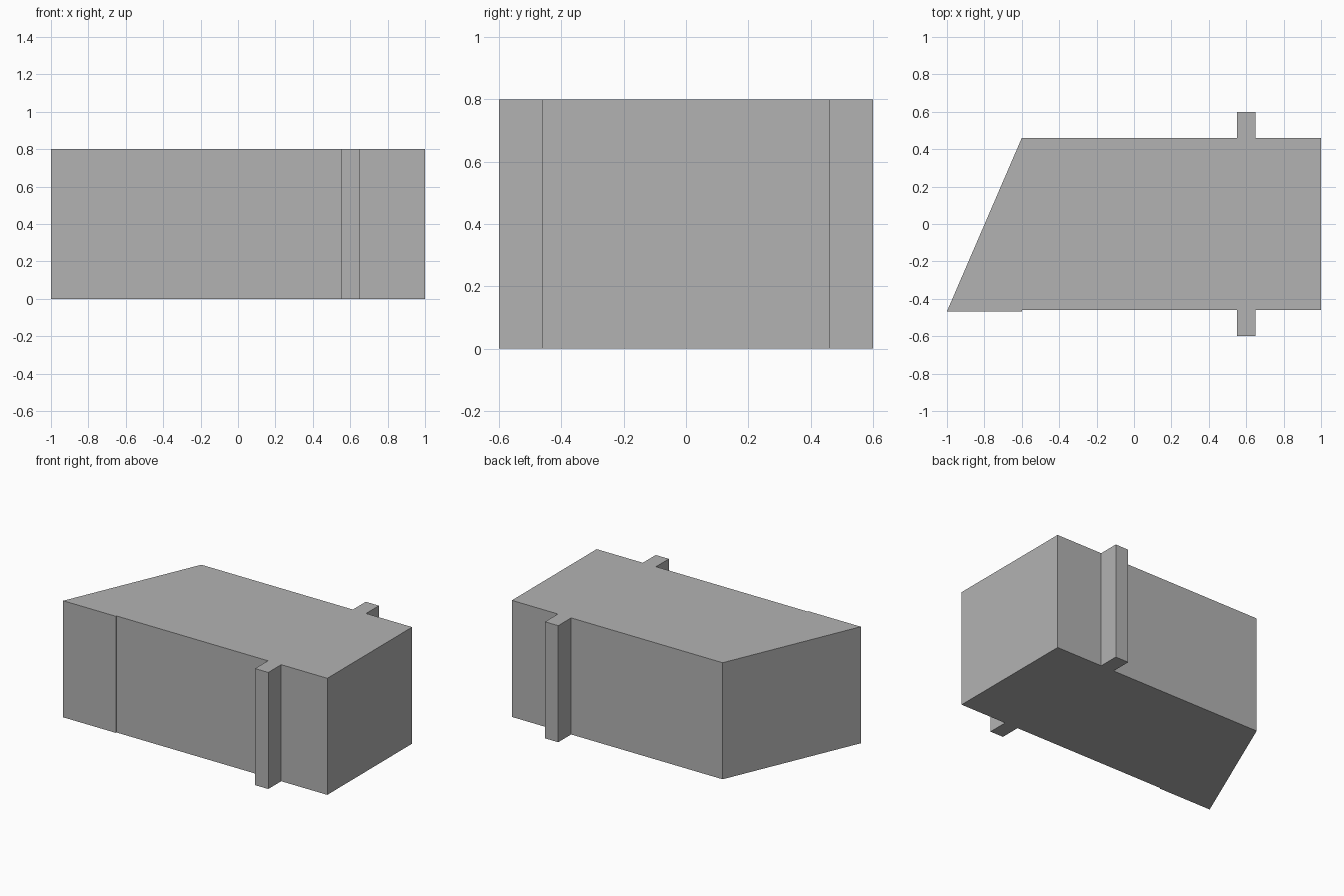
import bpy
import bmesh

cube = bpy.data.objects.get("Cube")
if cube:
    bpy.data.objects.remove(cube, do_unlink=True)

HEIGHT = 0.8
SIDE = 0.46      # half depth of the body
PEG = 0.6        # half depth across the pegs

grey = bpy.data.materials.new("plain grey")
grey.use_nodes = True
colour = (0.45, 0.45, 0.45, 1)
grey.diffuse_color = colour
grey.node_tree.nodes["Principled BSDF"].inputs["Base Color"].default_value = colour


def extrude_outline(name, outline):
    """Raise a flat outline into a solid block."""
    bm = bmesh.new()
    base = bm.faces.new([bm.verts.new((x, y, 0)) for x, y in outline])
    top = bmesh.ops.extrude_face_region(bm, geom=[base])["geom"]
    verts = [v for v in top if isinstance(v, bmesh.types.BMVert)]
    bmesh.ops.translate(bm, verts=verts, vec=(0, 0, HEIGHT))
    bmesh.ops.recalc_face_normals(bm, faces=bm.faces)
    mesh = bpy.data.meshes.new(name)
    bm.to_mesh(mesh)
    bm.free()
    mesh.materials.append(grey)
    obj = bpy.data.objects.new(name, mesh)
    bpy.context.collection.objects.link(obj)
    return obj


# Body: slanted nose with a small front step, and a peg rib on each side
front = [(-1, -0.467), (-0.6, -0.467), (-0.6, -SIDE)]
rib = [(0.55, -SIDE), (0.55, -PEG), (0.65, -PEG), (0.65, -SIDE), (1, -SIDE)]
back_rib = [(x, -y) for x, y in reversed(rib)]
extrude_outline("wedge_block", front + rib + back_rib + [(-0.6, SIDE)])
